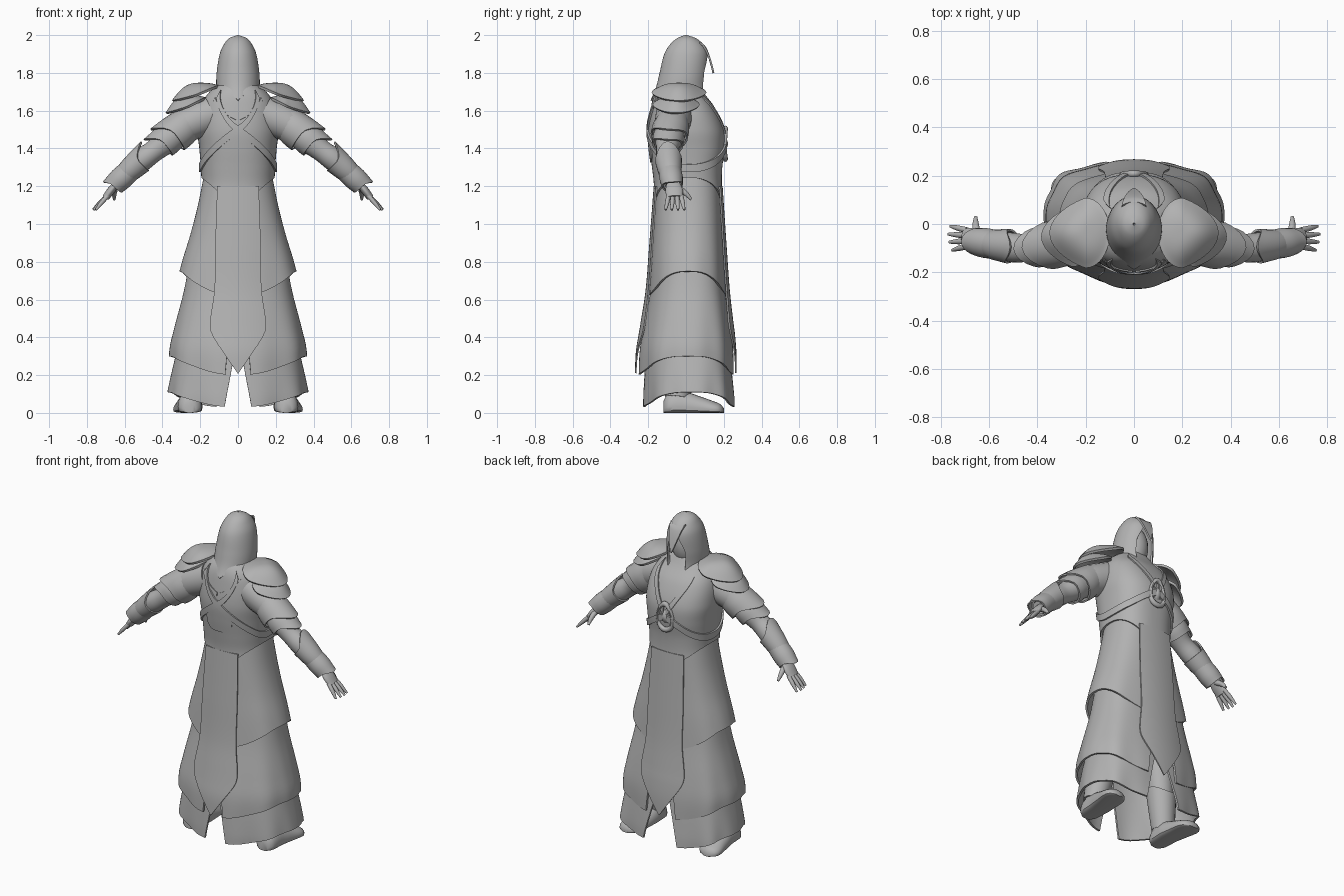
import bpy, bmesh
from math import sin, cos, pi, radians
from mathutils import Vector

cube = bpy.data.objects.get("Cube")
if cube:
    bpy.data.objects.remove(cube, do_unlink=True)

cloth = bpy.data.materials.new("plain grey")
cloth.use_nodes = True
grey = (0.45, 0.45, 0.45, 1)
cloth.diffuse_color = grey
cloth.node_tree.nodes["Principled BSDF"].inputs["Base Color"].default_value = grey
SIDES = (("left", 1), ("right", -1))


def interp(table, t):
    """Smooth interpolation of rows (key, values...) at key t."""
    rows = sorted(table)
    t = min(max(t, rows[0][0]), rows[-1][0])
    i = 0
    while i < len(rows) - 2 and t > rows[i + 1][0]:
        i += 1

    def slope(j, c):
        a, b = rows[max(j - 1, 0)], rows[min(j + 1, len(rows) - 1)]
        return (b[c] - a[c]) / (b[0] - a[0])
    p, q = rows[i], rows[i + 1]
    h = q[0] - p[0]
    s = (t - p[0]) / h
    e = s * s * (3 - 2 * s)
    return [p[c] + (q[c] - p[c]) * e + h * s * (1 - s) * ((1 - s) * slope(i, c) - s * slope(i + 1, c))
            for c in range(1, len(p))]


def sheet(name, nu, nv, f, closed=False, thick=0.0, cap=False):
    """Surface from f(u, v) with u, v in 0..1; closed joins the u ends."""
    bm = bmesh.new()
    cols = nu if closed else nu + 1
    g = [[bm.verts.new(f(i / nu, j / nv)) for i in range(cols)] for j in range(nv + 1)]
    for j in range(nv):
        for i in range(nu):
            k = (i + 1) % cols
            bm.faces.new((g[j][i], g[j][k], g[j + 1][k], g[j + 1][i]))
    if cap:
        bm.faces.new(g[0])
        bm.faces.new(g[-1])
    bmesh.ops.remove_doubles(bm, verts=bm.verts[:], dist=0.0002)
    bmesh.ops.recalc_face_normals(bm, faces=bm.faces[:])
    if thick:
        bmesh.ops.solidify(bm, geom=bm.faces[:], thickness=thick)
        bmesh.ops.recalc_face_normals(bm, faces=bm.faces[:])
    me = bpy.data.meshes.new(name)
    bm.to_mesh(me)
    bm.free()
    me.materials.append(cloth)
    ob = bpy.data.objects.new(name, me)
    bpy.context.collection.objects.link(ob)
    bpy.ops.object.select_all(action="DESELECT")
    ob.select_set(True)
    bpy.context.view_layer.objects.active = ob
    bpy.ops.object.shade_smooth_by_angle(angle=radians(40))
    return ob


def around(table, a, z, off=0.0, nb=2.3, nf=2.5):
    """Point on a body section; a = 0 is +x, a = pi/2 is +y."""
    hw, yb, yf = interp(table, z)
    n = nf if sin(a) > 0 else nb
    c, s = cos(a), sin(a)
    x = (hw + off) * abs(c) ** (2 / n) * (1 if c > 0 else -1)
    y = (yf + yb) / 2 + ((yf - yb) / 2 + off) * abs(s) ** (2 / n) * (1 if s > 0 else -1)
    return Vector((x, y, z))


def tube(name, pts, side=1, tip=0.0, flip=1, flat=1.0, cap=True, thick=0.0, rows=10):
    """Round limb through (x, y, z, radius) points; tip draws the end to a point."""
    path = [(i / (len(pts) - 1), *p) for i, p in enumerate(pts)]

    def f(u, v):
        x, y, z, r = interp(path, v)
        d = Vector(interp(path, min(v + .02, 1))[:3]) - Vector(interp(path, max(v - .02, 0))[:3])
        d.normalize()
        n = Vector((-d.z, 0, d.x)).normalized()
        a = u * 2 * pi
        p = Vector((x, y, z)) + r * (flat * cos(a) * n + sin(a) * d.cross(n))
        p += d * tip * v ** 3 * max(0, flip * cos(a)) ** 2
        return Vector((p.x * side, p.y, p.z))
    return sheet(name, 20, rows, f, True, thick, cap)


# Section tables: height, half width, back depth, front depth
JACKET = [(1.77, .06, -.12, .05), (1.70, .15, -.165, .09), (1.62, .2, -.185, .15), (1.5, .215, -.2, .2),
          (1.4, .205, -.193, .205), (1.3, .197, -.18, .192), (1.2, .196, -.17, .19), (1.08, .225, -.178, .2)]
UPPER = [(1.27, .178, -.152, .175), (1.1, .212, -.165, .186), (.95, .25, -.174, .195), (.8, .295, -.184, .205),
         (.6, .345, -.195, .215)]
MIDDLE = [(.85, .25, -.16, .185), (.65, .285, -.188, .207), (.45, .335, -.225, .235), (.33, .36, -.245, .248),
          (.18, .355, -.25, .25)]
LOWER = [(.42, .3, -.2, .22), (.28, .335, -.215, .235), (.1, .37, -.225, .252), (.02, .372, -.225, .255)]
HOOD = [(2.0, .004, -.005, .005), (1.985, .045, -.045, .05), (1.95, .075, -.085, .092), (1.9, .097, -.115, .115),
        (1.8, .113, -.14, .115), (1.72, .115, -.16, .11), (1.65, .108, -.19, .128)]


# Jacket with pointed hem at front and back
def jacket(u, v):
    a = u * 2 * pi
    low = 1.09 + .155 * abs(cos(a)) ** .85
    return around(JACKET, a, 1.77 + (low - 1.77) * v)


sheet("jacket", 72, 36, jacket, True, .012)


# Skirt tiers, the lower two split at the centre
def tier(name, table, top, side_hem, centre_hem, gap, nf, fold):
    for label, s in SIDES:
        def f(u, v):
            lim = pi / 2 - gap * v
            a = -lim + 2 * lim * u
            hem = side_hem + (centre_hem - side_hem) * abs(sin(a)) ** 2.5
            z = top + (hem - top) * v
            p = around(table, a, z, fold * v * v * sin(9 * a + 1), 2.2, nf)
            return Vector((p.x * s, p.y, p.z))
        sheet(label + "_" + name, 40, 18, f, False, .012)


tier("upper_skirt", UPPER, 1.27, .75, .62, 0, 2.5, .002)
tier("middle_skirt", MIDDLE, .85, .3, .2, .16, 2.9, .005)
tier("lower_skirt", LOWER, .42, .11, .03, .16, 3.1, .006)

# Long tapering centre panels
PANEL = [(1.2, .11, .167, .19), (.9, .12, .19, .21), (.65, .125, .21, .228), (.48, .148, .236, .247),
         (.42, .14, .246, .255), (.32, .078, .262, .263), (.21, .002, .266, .264)]
for label, s, col in (("back", -1, 1), ("front", 1, 2)):
    def panel(u, v):
        z = 1.2 - .99 * v
        row = interp(PANEL, z)
        x = (2 * u - 1) * row[0]
        return Vector((x, s * (row[col] + .004 - .9 * x * x), z))
    sheet(label + "_panel", 14, 40, panel, False, .008)


# Straps laid on the jacket: (position, angle, height)
def strap(name, path, width, side, off=.01):
    def f(u, v):
        a, z = interp(path, u)
        p = around(JACKET, radians(a), z + (v - .5) * width, off)
        return Vector((p.x * side, p.y, p.z))
    sheet(name, 56, 3, f, False, .014)


CROSS = [(0, -125, 1.69), (.25, -90, 1.5), (.5, -30, 1.335), (.62, 0, 1.295), (.8, 45, 1.33), (1, 88, 1.42)]
LAPEL = [(0, 52, 1.69), (.5, 72, 1.58), (1, 89, 1.46)]
COLLAR = [(0, -50, 1.66), (.5, -72, 1.6), (1, -89, 1.56)]
for label, s in SIDES:
    strap(label + "_cross_strap", CROSS, .042, s)
    strap(label + "_chest_strap", LAPEL, .05, s, .008)
    strap(label + "_back_trim", COLLAR, .02, s, .006)


# Rounded plate below the crossing straps
def back_plate(u, v):
    t = 2 * u - 1
    low, high = 1.325 + .045 * t ** 4, 1.49 - .05 * abs(t)
    return around(JACKET, -pi / 2 + t * .36, low + (high - low) * v, .006)


sheet("back_plate", 16, 10, back_plate, False, .008)


# Chest emblem: pointed ring around a raised drop
def drop(a, scale):
    return Vector((.05 * scale * cos(a) * (1 - .25 * sin(a)), 0, 1.425 + .08 * scale * sin(a)))


def ring(u, v):
    p = drop(u * 2 * pi, 1 + .2 * cos(v * 2 * pi))
    p.y = .208 - p.x * p.x * 2 + .014 * sin(v * 2 * pi)
    return p


def boss(u, v):
    p = drop(u * 2 * pi, .55 * v)
    p.y = .222 - .02 * v * v
    return p


sheet("emblem_ring", 32, 10, ring, True)
sheet("emblem_boss", 24, 6, boss, True)


# Hood with an open front, hanging brow and head inside
def hood(u, v):
    t = v ** 1.6
    a0 = pi / 2 + 2 * pi * u
    low = 1.655 + .08 * abs(cos(a0))
    z = 2 - (2 - low) * t
    g = .55 * min(1, max(0, (1.91 - z) / .1)) ** .6
    a = pi / 2 + g + (2 * pi - 2 * g) * u
    return around(HOOD, a, z, 0, 2, 2)


sheet("hood", 56, 30, hood, False, .01)


def brow(u, v):
    t = 2 * u - 1
    x = t * .05 * (1 - v) ** .8
    return Vector((x, .092 + .058 * v ** .6 - 6 * x * x * (1 - v), 1.95 - .15 * v + .015 * t * t * (1 - v)))


sheet("hood_brow", 10, 12, brow, False, .01)


def head(u, v):
    a, b = u * 2 * pi, v * pi
    return Vector((.085 * sin(b) * cos(a), -.01 + .09 * sin(b) * sin(a), 1.81 + .135 * cos(b)))


sheet("head", 24, 16, head, True)
tube("neck", [(0, -.03, 1.6, .085), (0, -.02, 1.8, .06)])

for label, s in SIDES:
    # Layered shoulder guards, pointed on the outside
    for k, name in enumerate(("shoulder_guard", "shoulder_under_guard")):
        def guard(u, v):
            a = u * 2 * pi
            c, d = cos(a), sin(a)
            ox = .15 * c * abs(c) ** .25 if c > 0 else .1 * c
            oy = .145 * d * (1 - .15 * max(0, c))
            size = 1 - .14 * k
            x = .2 + .055 * k + size * v * ox
            z = 1.748 - .065 * k - v ** 2.6 * (.058 + .042 * c) + .006 * v ** 12
            return Vector((s * x, -.037 - .015 * k + size * v * oy, z))
        sheet(label + "_" + name, 40, 14, guard, True, .014)

    # Arm with pointed overlapping plates
    tube(label + "_arm", [(.14, -.06, 1.58, .1), (.27, -.075, 1.525, .092), (.36, -.09, 1.455, .074),
                          (.44, -.1, 1.39, .058), (.52, -.095, 1.33, .06), (.65, -.07, 1.215, .032)], s, rows=20)
    tube(label + "_upper_arm_plate", [(.25, -.07, 1.55, .085), (.30, -.08, 1.505, .098), (.345, -.088, 1.47, .1)],
         s, .075, cap=False, thick=.01)
    tube(label + "_lower_arm_plate", [(.32, -.085, 1.49, .075), (.365, -.092, 1.455, .084), (.4, -.097, 1.425, .083)],
         s, .06, cap=False, thick=.01)

    # Bracer with a spike toward the elbow, and wrist cuff
    tube(label + "_bracer", [(.645, -.072, 1.22, .043), (.58, -.085, 1.28, .062), (.52, -.092, 1.335, .072)],
         s, .075, -1, cap=False, thick=.009)
    tube(label + "_wrist_cuff", [(.57, -.085, 1.285, .06), (.62, -.078, 1.24, .062), (.655, -.072, 1.205, .056)],
         s, .03, cap=False, thick=.009)

    # Hand
    tube(label + "_palm", [(.635, -.07, 1.225, .032), (.67, -.063, 1.18, .046), (.7, -.06, 1.14, .042)],
         s, flat=.45)
    for i, name in enumerate(("little", "ring", "middle", "index")):
        y0, y1 = -.092 + .022 * i, -.108 + .033 * i
        reach = (.0, .012, .016, .008)[i]
        tube(f"{label}_{name}_finger", [(.69, y0, 1.15, .012), (.722 + reach / 2, (y0 + y1) / 2, 1.113, .0115),
                                        (.752 + reach, y1, 1.075, .006)], s, rows=6)
    tube(label + "_thumb", [(.65, -.05, 1.195, .017), (.655, -.005, 1.165, .014), (.655, .028, 1.13, .007)],
         s, rows=6)

    # Leg, boot cuff and foot
    tube(label + "_leg", [(.15, 0, .85, .1), (.19, -.01, .5, .085), (.25, -.045, .06, .058)], s)
    tube(label + "_boot_cuff", [(.252, -.045, .08, .066), (.238, -.035, .17, .075), (.222, -.025, .28, .086)],
         s, .04, cap=False, thick=.01)
    FOOT = [(-.12, .03, .06), (-.1, .056, .1), (-.02, .066, .115), (.08, .07, .085), (.15, .07, .06), (.185, .052, .045),
            (.2, .02, .025)]

    def foot(u, v):
        y = -.12 + .32 * v
        hw, h = interp(FOOT, y)
        c, d = cos(u * 2 * pi), sin(u * 2 * pi)
        z = h * (.3 + .7 * d) if d > 0 else h * .3 * (1 - abs(d) ** .4)
        return Vector((s * (.255 + .12 * max(0, y) + hw * c), y, z))
    sheet(label + "_foot", 24, 20, foot, True, 0, True)
